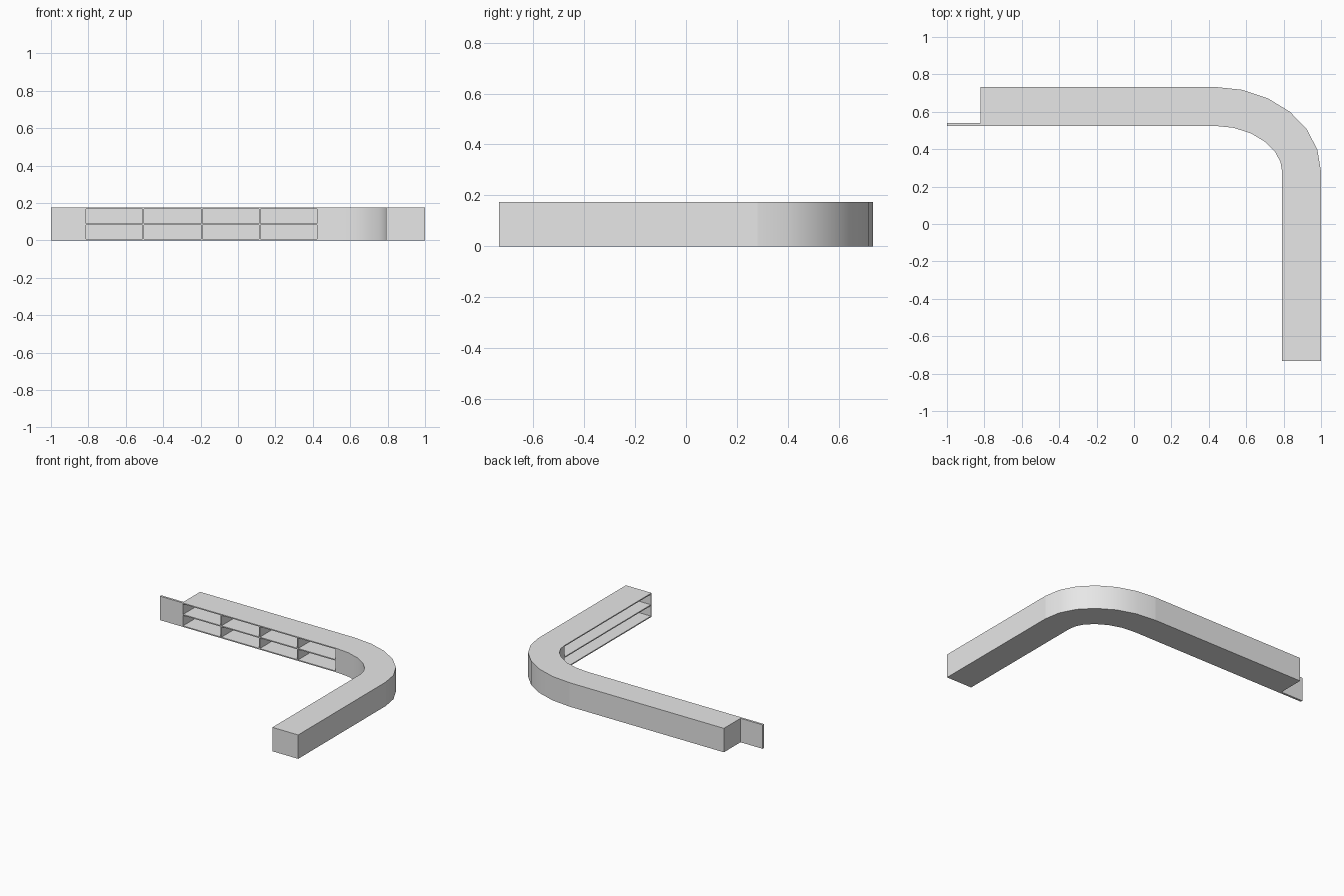
import bpy
import bmesh
from math import sin, cos, pi, radians
from mathutils import Vector

cube = bpy.data.objects.get("Cube")
if cube:
    bpy.data.objects.remove(cube, do_unlink=True)

grey = bpy.data.materials.new("light grey")
grey.use_nodes = True
grey.diffuse_color = (0.8, 0.8, 0.8, 1)
grey.node_tree.nodes["Principled BSDF"].inputs["Base Color"].default_value = (0.8, 0.8, 0.8, 1)

# Overall sizes
H = 0.175                # counter height
D = 0.208                # counter depth
T = 0.008                # board thickness
X, Y = 1.0, 0.733        # outer faces
X0, X1 = -0.82, 0.43     # back arm run
Y0, Y1 = -0.733, 0.28    # side arm run
MID = H / 2


def finish(name, bm):
    bmesh.ops.recalc_face_normals(bm, faces=bm.faces)
    mesh = bpy.data.meshes.new(name)
    bm.to_mesh(mesh)
    bm.free()
    mesh.materials.append(grey)
    obj = bpy.data.objects.new(name, mesh)
    bpy.context.collection.objects.link(obj)
    return obj


def board(name, x, y, z):
    """Box spanning the given (low, high) ranges."""
    bm = bmesh.new()
    bmesh.ops.create_cube(bm, size=1)
    for v in bm.verts:
        v.co = [r[0] if c < 0 else r[1] for c, r in zip(v.co, (x, y, z))]
    return finish(name, bm)


levels = {"bottom": (0, T), "shelf": (MID - T / 2, MID + T / 2), "top": (H - T, H)}
bays = {"lower": (T, MID - T / 2), "upper": (MID + T / 2, H - T)}

# Back arm: horizontal boards, rear panel, ends and dividers
for label, z in levels.items():
    board("back_arm_" + label, (X0 + T, X1 - T), (Y - D, Y - T), z)
board("back_arm_rear_panel", (X0 + T, X1 - T), (Y - T, Y), (0, H))
board("back_arm_outer_end", (X0, X0 + T), (Y - D, Y), (0, H))
board("back_arm_inner_end", (X1 - T, X1), (Y - D, Y), (0, H))
step = (X1 - X0 - T) / 4
for i in range(1, 4):
    x = X0 + i * step
    for label, z in bays.items():
        board(f"{label}_divider_{i}", (x, x + T), (Y - D, Y - T), z)

# Side arm: long open shelves facing inward
for label, z in levels.items():
    board("side_arm_" + label, (X - D, X - T), (Y0 + T, Y1 - T), z)
board("side_arm_outer_panel", (X - T, X), (Y0 + T, Y1 - T), (0, H))
board("side_arm_front_end", (X - D, X), (Y0, Y0 + T), (0, H))
board("side_arm_inner_end", (X - D, X), (Y1 - T, Y1), (0, H))

# Thin flap beyond the open end of the back arm
board("end_flap", (-1.0, X0), (Y - D, Y - D + 0.016), (0, H))

# Curved corner: elliptical outer edge with a parallel inner edge
rx, ry = X - X1, Y - Y1
outer, inner = [], []
for i in range(7):
    a = i * pi / 12
    p = Vector((X1 + rx * sin(a), Y1 + ry * cos(a), 0))
    n = Vector((sin(a) / rx, cos(a) / ry, 0)).normalized()
    outer.append(p)
    inner.append(p - n * D)
bm = bmesh.new()
rows = [[bm.verts.new(p + Vector((0, 0, z))) for p in edge]
        for edge, z in ((outer, 0), (outer, H), (inner, H), (inner, 0))]
for a, b in zip(rows, rows[1:] + rows[:1]):
    for i in range(6):
        bm.faces.new((a[i], a[i + 1], b[i + 1], b[i]))
for i in (0, -1):
    bm.faces.new([r[i] for r in rows])
corner = finish("curved_corner", bm)
bpy.ops.object.select_all(action='DESELECT')
corner.select_set(True)
bpy.context.view_layer.objects.active = corner
bpy.ops.object.shade_smooth_by_angle(angle=radians(35))
